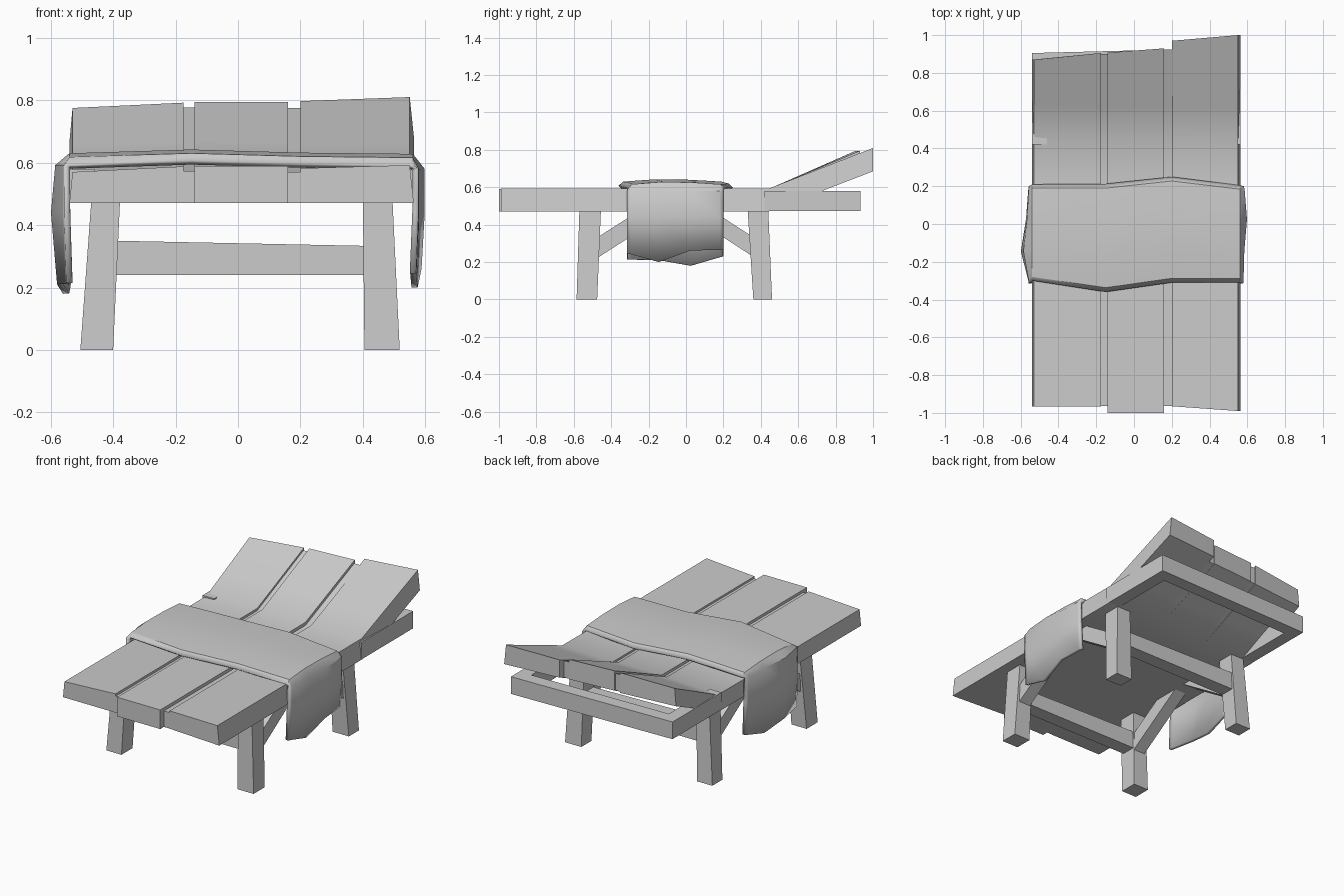
import bpy
import bmesh
from mathutils import Vector

if "Cube" in bpy.data.objects:
    bpy.data.objects.remove(bpy.data.objects["Cube"])


def make(name, verts, faces, smooth=False):
    me = bpy.data.meshes.new(name)
    me.from_pydata([tuple(v) for v in verts], [], faces)
    bm = bmesh.new()
    bm.from_mesh(me)
    bmesh.ops.recalc_face_normals(bm, faces=bm.faces)
    bm.to_mesh(me)
    bm.free()
    ob = bpy.data.objects.new(name, me)
    bpy.context.collection.objects.link(ob)
    if smooth:
        bpy.ops.object.select_all(action='DESELECT')
        ob.select_set(True)
        bpy.context.view_layer.objects.active = ob
        bpy.ops.object.shade_smooth_by_angle(angle=0.6)
    return ob


def loft(name, rings, smooth=False):
    """Closed tube through four-sided rings, capped at both ends."""
    verts = [p for r in rings for p in r]
    faces = [(3, 2, 1, 0)]
    for k in range(len(rings) - 1):
        a, b = 4 * k, 4 * k + 4
        faces += [(a + i, a + (i + 1) % 4, b + (i + 1) % 4, b + i) for i in range(4)]
    e = 4 * (len(rings) - 1)
    faces.append((e, e + 1, e + 2, e + 3))
    return make(name, verts, faces, smooth)


def rect(x0, x1, y0, y1, z):
    return [(x0, y0, z), (x1, y0, z), (x1, y1, z), (x0, y1, z)]


def plank(name, xs, front, back, top, tip, tip_bottom, inset=(0, 0)):
    """Each pair holds the value at the left and right edge of the board."""
    rings = []
    for y in (None, 0.2, 0.44, 0.62, 1):
        ring = []
        for low, side in ((1, 0), (1, 1), (0, 1), (0, 0)):
            yy = front[side] if y is None else back[side] if y == 1 else y
            t = max(0, yy - 0.44) / (back[side] - 0.44)
            z = 0.47 + t * (tip_bottom - 0.47) if low else top[side] + t * (tip[side] - top[side])
            x = xs[side] + (0 if low else inset[side])
            ring.append((x, yy, z))
        rings.append(ring)
    return loft(name, rings, True)


# Boards with bent-up backrest, and the recessed strips between them
plank("left_board", (-0.54, -0.175), (-0.965, -0.965), (0.87, 0.905),
      (0.57, 0.588), (0.775, 0.792), 0.665, (0.01, 0))
plank("middle_board", (-0.14, 0.16), (-1.0, -1.0), (0.907, 0.93),
      (0.59, 0.59), (0.795, 0.795), 0.67)
plank("right_board", (0.20, 0.563), (-0.965, -0.99), (0.97, 1.0),
      (0.582, 0.592), (0.797, 0.81), 0.685, (0, -0.013))
plank("left_gap_strip", (-0.175, -0.14), (-0.963, -0.963), (0.90, 0.90),
      (0.573, 0.573), (0.777, 0.777), 0.67)
plank("right_gap_strip", (0.16, 0.20), (-0.963, -0.963), (0.925, 0.925),
      (0.57, 0.57), (0.775, 0.775), 0.67)

# Horizontal frame under the backrest
for name, xa, xb in (("left_rail", -0.54, -0.46), ("right_rail", 0.48, 0.563)):
    loft(name, [rect(xa, xb, 0.42, 0.86, z) for z in (0.472, 0.58)])
loft("end_rail", [[(-0.54, 0.825, z), (0.563, 0.85, z), (0.563, 0.933, z), (-0.54, 0.905, z)]
                  for z in (0.472, 0.58)])

# Splayed legs: x and y ranges at the foot and at the top
LX = {"left": ((-0.505, -0.40), (-0.47, -0.378)), "right": ((0.405, 0.518), (0.40, 0.495))}
LY = {"front": ((-0.585, -0.475), (-0.57, -0.455)), "rear": ((0.36, 0.46), (0.33, 0.44))}
for sx, xr in LX.items():
    for sy, yr in LY.items():
        loft(f"{sy}_{sx}_leg", [rect(*xr[0], *yr[0], 0), rect(*xr[1], *yr[1], 0.475)])

# Diagonal braces from each leg up to the boards
for sx, (xa, xb) in (("left", (-0.47, -0.39)), ("right", (0.41, 0.49))):
    for sy, pts in (("front", ((-0.50, 0.205), (-0.08, 0.475), (-0.25, 0.475), (-0.50, 0.315))),
                    ("rear", ((0.38, 0.215), (-0.02, 0.475), (0.14, 0.475), (0.38, 0.32)))):
        loft(f"{sy}_{sx}_brace", [[(x, y, z) for y, z in pts] for x in (xa, xb)])

# Cross bars between the leg pairs
for name, ya, yb in (("front_crossbar", -0.56, -0.47), ("rear_crossbar", 0.345, 0.435)):
    loft(name, [[(x, ya, 0.24), (x, yb, 0.24), (x, yb, zt), (x, ya, zt)]
                for x, zt in ((-0.40, 0.35), (0.43, 0.333))])

# Blanket: rows across the bed, each with six points from front to back
FR = (0, 0.04, 0.33, 0.66, 0.96, 1)
LEFT_HEM = (0.215, 0.213, 0.21, 0.18, 0.225, 0.23)
RIGHT_HEM = (0.245, 0.242, 0.20, 0.262, 0.265, 0.265)
LEFT_BULGE = (0, 0.004, 0.042, 0.015, 0.003, 0)
RIGHT_BULGE = (0, 0.002, 0.006, 0.02, 0.008, 0.004)


def hang(x, sign, z, bulge, k):
    zs = z if isinstance(z, tuple) else (z,) * 6
    return [Vector((x + sign * k * b, -0.315 + 0.515 * f, zz)) for f, b, zz in zip(FR, bulge, zs)]


def across(x, ya, yb, z):
    drop = (-0.022, 0, 0.012, 0.01, 0, -0.02)
    return [Vector((x, ya + (yb - ya) * f, z + d)) for f, d in zip(FR, drop)]


rows = [
    hang(-0.55, -1, LEFT_HEM, LEFT_BULGE, 0.7),
    hang(-0.557, -1, 0.44, LEFT_BULGE, 1),
    hang(-0.556, -1, 0.592, LEFT_BULGE, 0.7),
    across(-0.54, -0.30, 0.21, 0.618),
    across(-0.15, -0.36, 0.213, 0.63),
    across(0.20, -0.31, 0.25, 0.62),
    across(0.56, -0.31, 0.205, 0.616),
    hang(0.578, 1, 0.58, RIGHT_BULGE, 1),
    hang(0.578, 1, 0.44, RIGHT_BULGE, 1),
    hang(0.57, 1, RIGHT_HEM, RIGHT_BULGE, 0.9),
]
n = len(FR)
blanket = make("blanket", [p for r in rows for p in r],
               [(i * n + j, i * n + j + 1, i * n + n + j + 1, i * n + n + j)
                for i in range(len(rows) - 1) for j in range(n - 1)], True)
# Turn the top outward so the thickness grows inward
if sum(p.normal.z for p in blanket.data.polygons) < 0:
    blanket.data.flip_normals()
sol = blanket.modifiers.new("thickness", 'SOLIDIFY')
sol.thickness = 0.02
sol.offset = -1
